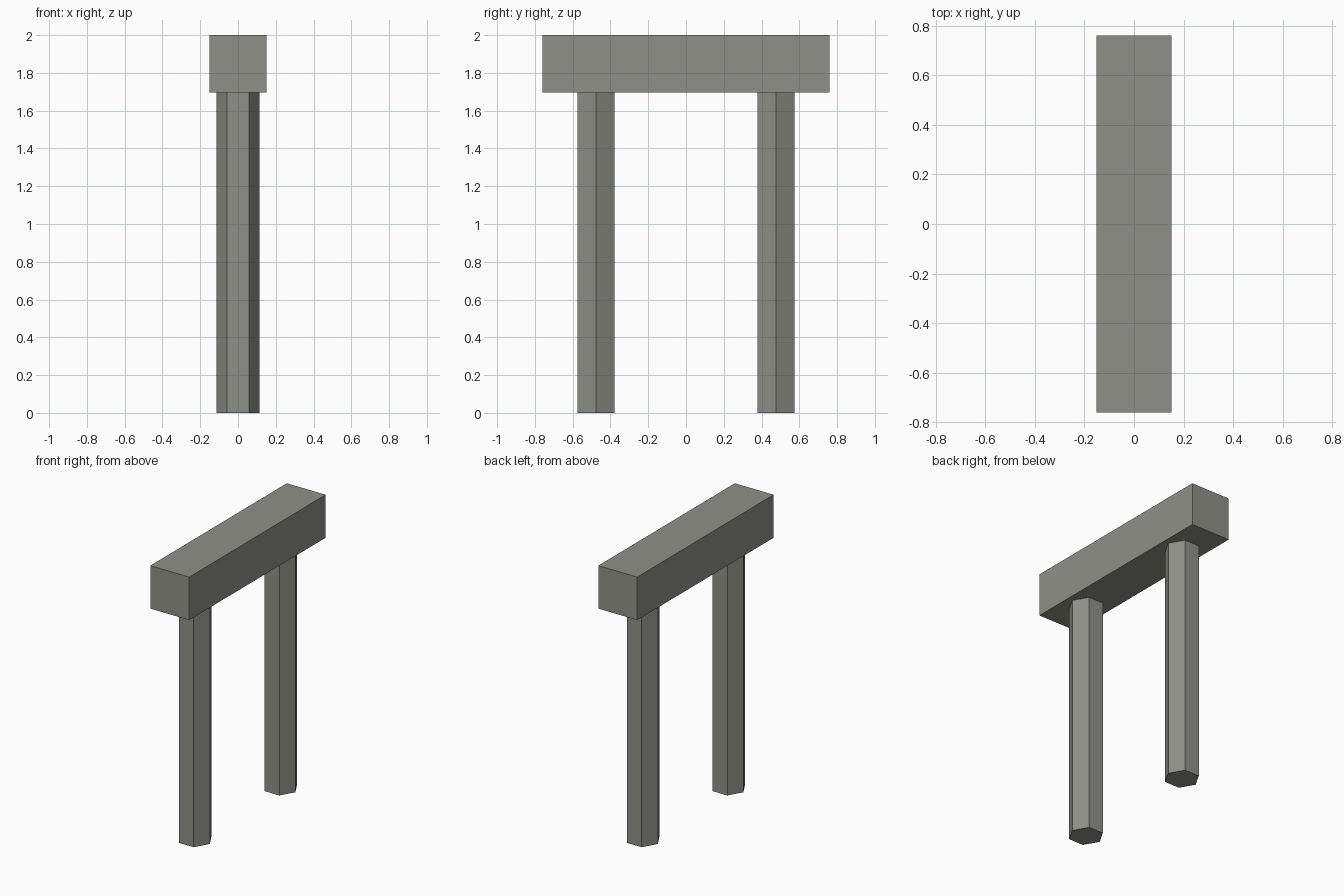
import bpy
import math

# Remove the default cube only
cube = bpy.data.objects.get("Cube")
if cube:
    bpy.data.objects.remove(cube, do_unlink=True)

# Single stone grey
COLOUR = (0.28, 0.28, 0.25, 1.0)
stone = bpy.data.materials.new("stone_grey")
stone.use_nodes = True
stone.diffuse_color = COLOUR
stone.node_tree.nodes["Principled BSDF"].inputs["Base Color"].default_value = COLOUR

HEIGHT = 2.0
BEAM = (0.303, 1.52, 0.303)          # width, length, thickness
POST_RADIUS = 0.114
POST_Y = 0.477
POST_HEIGHT = HEIGHT - BEAM[2]


def finish(name):
    obj = bpy.context.object
    obj.name = obj.data.name = name
    obj.data.materials.append(stone)
    bpy.ops.object.transform_apply(location=False, rotation=True, scale=True)


# Square crossbeam
bpy.ops.mesh.primitive_cube_add(size=1, location=(0, 0, HEIGHT - BEAM[2] / 2))
bpy.context.object.scale = BEAM
finish("crossbeam")

# Hexagonal posts, corners pointing to the sides
for name, side in (("front_post", -1), ("back_post", 1)):
    bpy.ops.mesh.primitive_cylinder_add(
        vertices=6, radius=POST_RADIUS, depth=POST_HEIGHT,
        location=(0, side * POST_Y, POST_HEIGHT / 2),
        rotation=(0, 0, math.radians(90)))
    finish(name)
